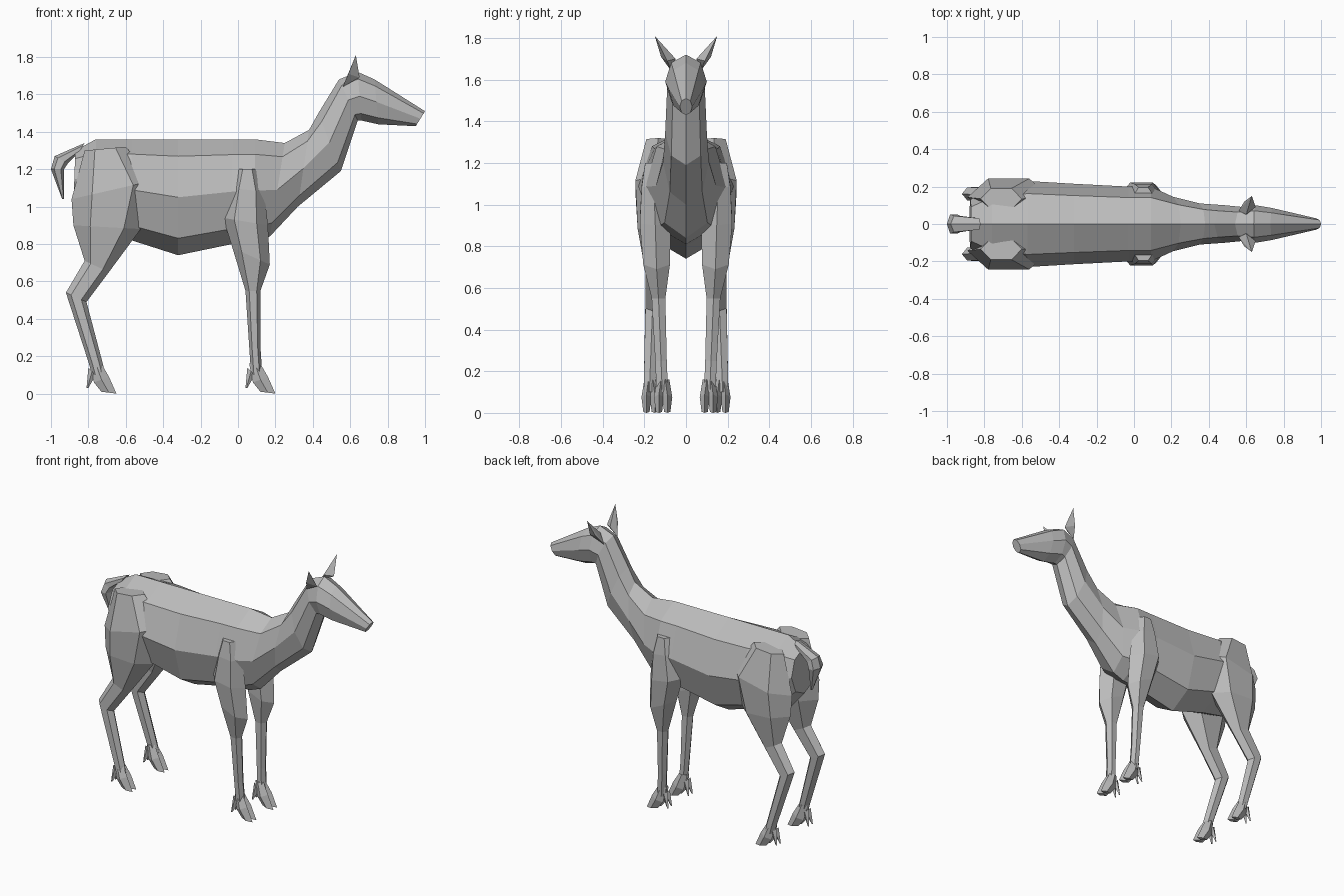
import bpy
import bmesh
from math import cos, sin, tau
from mathutils import Vector

if "Cube" in bpy.data.objects:
    bpy.data.objects.remove(bpy.data.objects["Cube"], do_unlink=True)

COAT = (.5, .5, .5, 1)
coat = bpy.data.materials.new("grey coat")
coat.use_nodes = True
coat.diffuse_color = COAT
coat.node_tree.nodes["Principled BSDF"].inputs["Base Color"].default_value = COAT


def finish(name, bm, mirrored):
    """Turn a bmesh into a flat-shaded part, optionally repeated on the other side."""
    bmesh.ops.recalc_face_normals(bm, faces=bm.faces)
    mesh = bpy.data.meshes.new(name)
    bm.to_mesh(mesh)
    bm.free()
    mesh.materials.append(coat)
    part = bpy.data.objects.new(name, mesh)
    bpy.context.collection.objects.link(part)
    if mirrored:
        mirror = part.modifiers.new("other side", "MIRROR")
        mirror.use_axis = (False, True, False)
        mirror.use_mirror_merge = False


def add_ring(bm, start, end, centre, half_width, sides):
    """Oval ring whose long axis runs from start to end, both given as (x, z)."""
    start, end = Vector(start), Vector(end)
    ring = []
    for i in range(sides):
        angle = tau * i / sides
        x, z = start.lerp(end, (1 - cos(angle)) / 2)
        ring.append(bm.verts.new((x, centre + half_width * sin(angle), z)))
    return ring


def loft(name, sections, sides, mirrored=False):
    """Skin a chain of oval rings and close both ends."""
    bm = bmesh.new()
    rings = [add_ring(bm, *section, sides) for section in sections]
    for lower, upper in zip(rings, rings[1:]):
        for i in range(sides):
            bm.faces.new((lower[i - 1], lower[i], upper[i], upper[i - 1]))
    bm.faces.new(rings[0])
    bm.faces.new(rings[-1])
    finish(name, bm, mirrored)


def leg(name, stance, lean, fullness, sections):
    """Leg pair: thickness follows the depth of each section, lean spreads it with height."""
    rings = []
    for rear, front in sections:
        depth = front[0] - rear[0]
        centre = stance + lean * rear[1]
        rings.append((rear, front, centre, .014 + fullness * depth))
    loft(name, rings, sides=6, mirrored=True)


def foot(name, x, y):
    """Two pointed toes with a dewclaw behind each, below an ankle at x, y."""
    for side, spread in (("outer", .02), ("inner", -.02)):
        centre = y + spread
        loft(f"{name}_{side}_toes", [
            ((x - .03, .16), (x + .03, .16), y + spread / 2, .02),
            ((x - .01, .06), (x + .07, .09), centre, .024),
            ((x + .03, .01), (x + .11, 0), centre, .015),
        ], sides=4, mirrored=True)
        loft(f"{name}_{side}_dewclaws", [
            ((x - .04, .14), (x, .1), y + spread / 2, .015),
            ((x - .05, .03), (x - .04, .03), centre, .005),
        ], sides=4, mirrored=True)


# Trunk: upright sections along a level back, each with its belly height
BACK = 1.36
trunk = [((-.87, 1.3), (-.88, 1), 0, .13)]
for x, belly, half_width in (
    (-.76, .86, .2), (-.57, .82, .23), (-.32, .74, .215), (-.03, .8, .2), (.09, .81, .2),
):
    trunk.append(((x, BACK), (x, belly), 0, half_width))

# Neck and head: sections tilt forward up the neck, then face the muzzle
trunk += [
    ((.25, 1.34), (.17, .84), 0, .145),
    ((.38, 1.41), (.32, 1), 0, .11),
    ((.43, 1.5), (.55, 1.19), 0, .1),
    ((.54, 1.68), (.64, 1.46), 0, .09),
    ((.64, 1.72), (.66, 1.46), 0, .1),
    ((.73, 1.68), (.75, 1.44), 0, .085),
    ((1, 1.51), (.95, 1.43), 0, .03),
]
loft("body_and_head", trunk, sides=8)

# Tail folding down behind the rump
loft("tail", [
    ((-.82, 1.34), (-.85, 1.29), 0, .035),
    ((-.98, 1.27), (-.91, 1.23), 0, .05),
    ((-1, 1.2), (-.93, 1.2), 0, .06),
    ((-.94, 1.04), (-.93, 1.04), 0, .01),
], sides=6)

# Ears: slim pointed wedges leaning outward
ears = bmesh.new()
for corner in ((.56, .07, 1.64), (.65, .09, 1.69), (.6, .05, 1.7),
               (.59, .12, 1.71), (.63, .15, 1.81)):
    ears.verts.new(corner)
bmesh.ops.convex_hull(ears, input=ears.verts)
finish("ears", ears, mirrored=True)

# Hind legs: hip, thigh, stifle, gaskin, hock, ankle
leg("hind_legs", stance=.18, lean=-.035, fullness=.23, sections=[
    ((-.82, 1.3), (-.6, 1.32)),
    ((-.89, 1.04), (-.45, 1.14)),
    ((-.88, .9), (-.52, .88)),
    ((-.82, .71), (-.69, .65)),
    ((-.92, .54), (-.81, .49)),
    ((-.8, .17), (-.72, .15)),
    ((-.78, .1), (-.71, .1)),
])
foot("hind", -.76, .17)

# Front legs: shoulder, upper arm, elbow, knee, ankle
leg("front_legs", stance=.11, lean=.04, fullness=.3, sections=[
    ((0, 1.2), (.1, 1.2)),
    ((-.04, 1.1), (.14, 1.08)),
    ((-.08, .94), (.16, .9)),
    ((-.03, .78), (.17, .69)),
    ((.04, .55), (.12, .55)),
    ((.06, .25), (.12, .25)),
    ((.07, .1), (.13, .1)),
])
foot("front", .09, .11)
